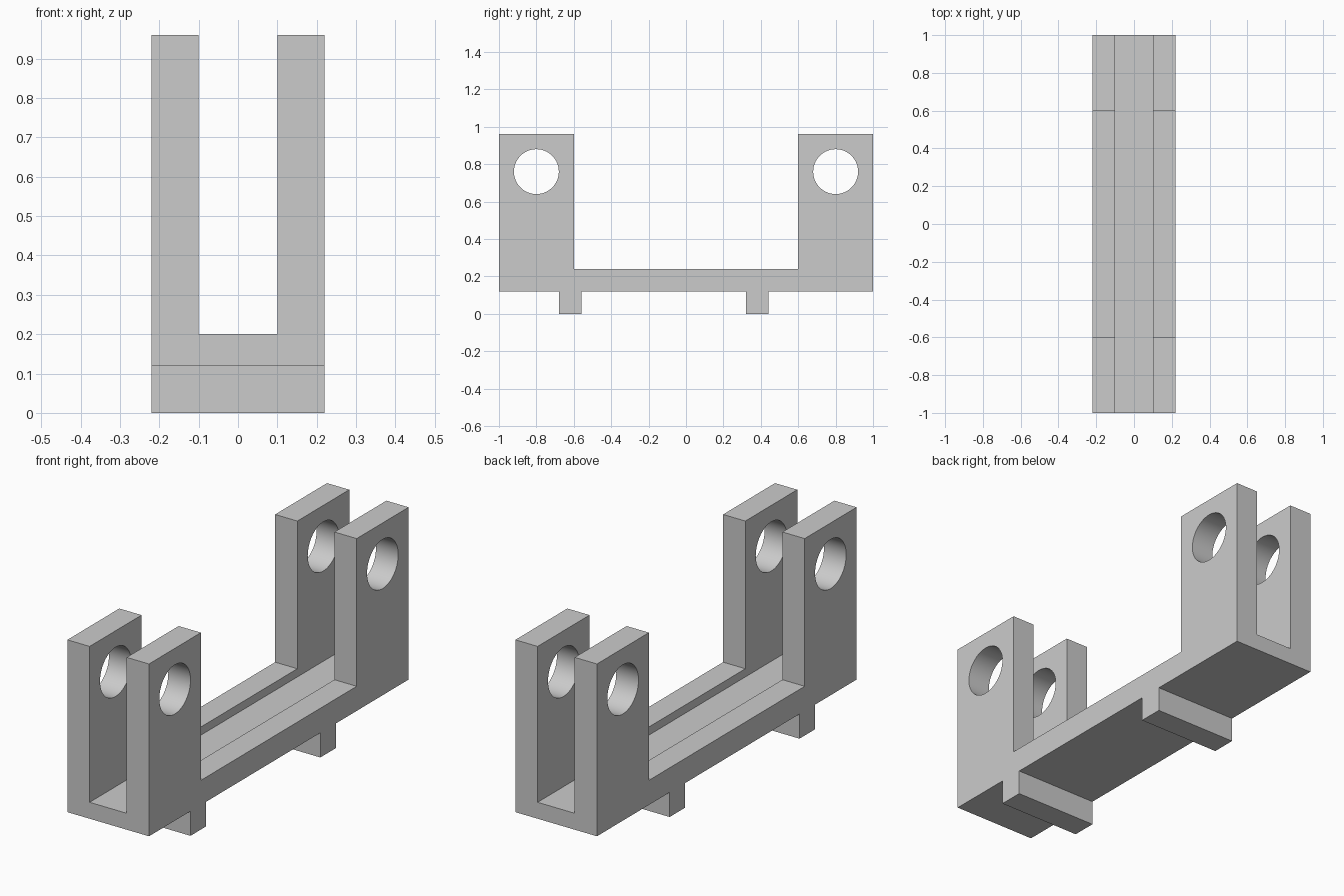
import bpy, bmesh, math
from mathutils import Matrix

if "Cube" in bpy.data.objects:
    bpy.data.objects.remove(bpy.data.objects["Cube"])

grey = bpy.data.materials.new("plain grey")
grey.diffuse_color = (0.6, 0.6, 0.6, 1)
grey.use_nodes = True
grey.node_tree.nodes["Principled BSDF"].inputs["Base Color"].default_value = grey.diffuse_color


def make_object(name, bm):
    bmesh.ops.recalc_face_normals(bm, faces=bm.faces)
    mesh = bpy.data.meshes.new(name)
    bm.to_mesh(mesh)
    bm.free()
    mesh.materials.append(grey)
    obj = bpy.data.objects.new(name, mesh)
    bpy.context.collection.objects.link(obj)
    return obj


def extrude_x(name, profile, half_width):
    """Solid from a closed (y, z) profile, centred on x = 0."""
    bm = bmesh.new()
    face = bm.faces.new([bm.verts.new((-half_width, y, z)) for y, z in profile])
    ext = bmesh.ops.extrude_face_region(bm, geom=[face])["geom"]
    verts = [v for v in ext if isinstance(v, bmesh.types.BMVert)]
    bmesh.ops.translate(bm, verts=verts, vec=(2 * half_width, 0, 0))
    return make_object(name, bm)


def cut(target, cutter):
    cutter.hide_render = True
    mod = target.modifiers.new("cut", 'BOOLEAN')
    mod.operation = 'DIFFERENCE'
    mod.solver = 'EXACT'
    mod.object = cutter
    bpy.context.view_layer.objects.active = target
    bpy.ops.object.modifier_apply(modifier=mod.name)
    bpy.data.objects.remove(cutter)


# Bracket: base bar, two uprights and two locating ribs underneath
bracket = extrude_x("bracket", [
    (-1, 0.12), (-0.68, 0.12), (-0.68, 0), (-0.56, 0), (-0.56, 0.12),
    (0.32, 0.12), (0.32, 0), (0.44, 0), (0.44, 0.12), (1, 0.12),
    (1, 0.96), (0.6, 0.96), (0.6, 0.24), (-0.6, 0.24), (-0.6, 0.96), (-1, 0.96),
], 0.22)

# Lengthwise channel that splits the uprights into pairs of lugs
cut(bracket, extrude_x("channel_cutter", [(-1.2, 0.2), (1.2, 0.2), (1.2, 1.2), (-1.2, 1.2)], 0.1))

# Round pin holes through the lugs
for y in (-0.8, 0.8):
    bm = bmesh.new()
    bmesh.ops.create_cone(bm, cap_ends=True, segments=64, radius1=0.12, radius2=0.12, depth=1,
                          matrix=Matrix.Translation((0, y, 0.76)) @ Matrix.Rotation(math.pi / 2, 4, 'Y'))
    cut(bracket, make_object("pin_hole_cutter", bm))

# Smooth hole walls, sharp edges everywhere else
bpy.ops.object.select_all(action='DESELECT')
bracket.select_set(True)
bpy.context.view_layer.objects.active = bracket
bpy.ops.object.shade_smooth_by_angle(angle=math.radians(30))
